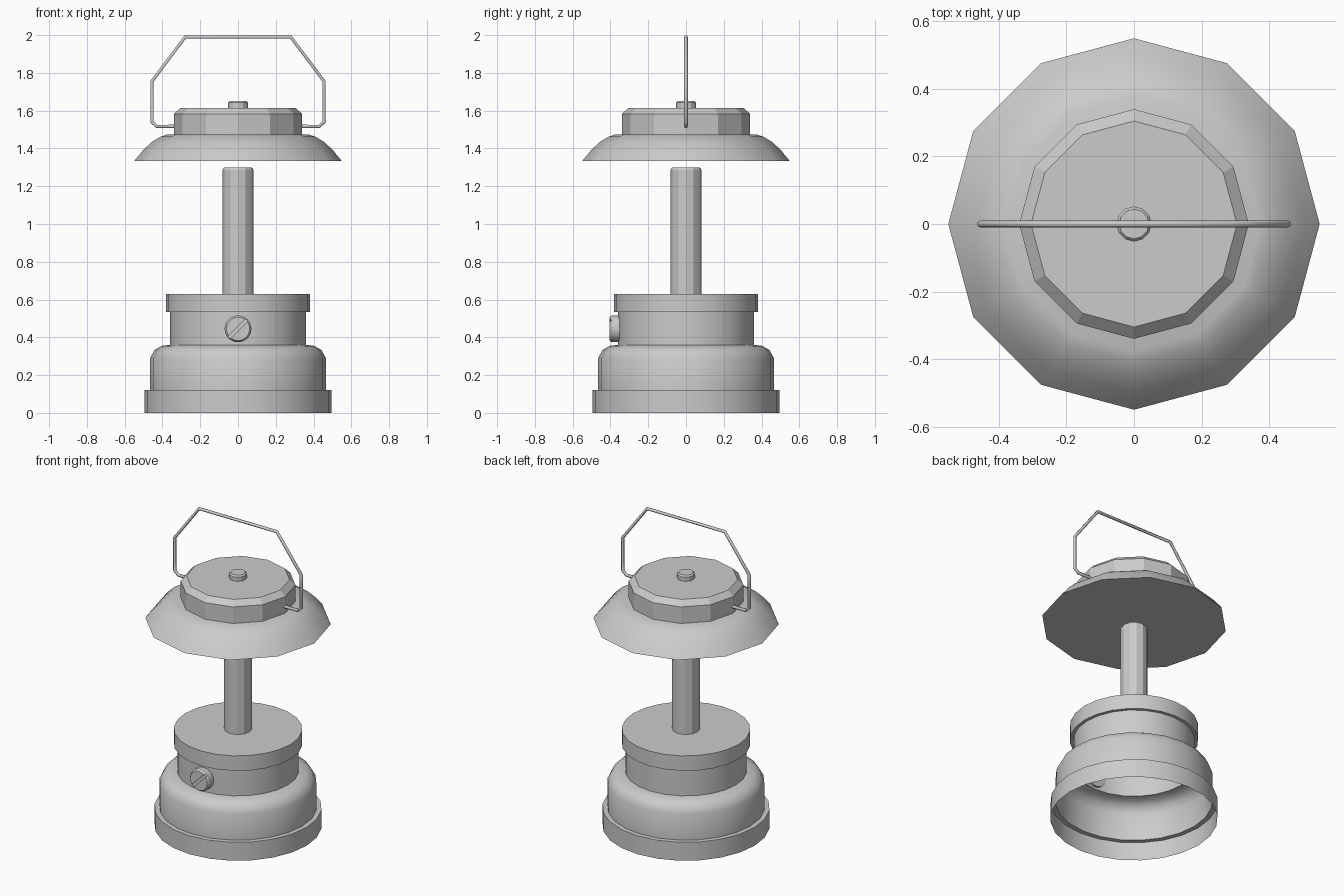
import bpy, bmesh, math
from mathutils import Matrix, Vector

if "Cube" in bpy.data.objects:
    bpy.data.objects.remove(bpy.data.objects["Cube"])


def lathe(name, profile, sides, bottom=True, top=True, smooth=None, matrix=None):
    """Sweep (radius, height) points around z, with optional flat end caps."""
    bm = bmesh.new()
    rings = []
    for r, z in profile:
        rings.append([bm.verts.new((r * math.cos(2 * math.pi * i / sides),
                                    r * math.sin(2 * math.pi * i / sides), z))
                      for i in range(sides)])
    for a, b in zip(rings, rings[1:]):
        for i in range(sides):
            j = (i + 1) % sides
            bm.faces.new((a[i], a[j], b[j], b[i]))
    if bottom:
        bm.faces.new(rings[0][::-1])
    if top:
        bm.faces.new(rings[-1])
    if matrix:
        bm.transform(matrix)
    me = bpy.data.meshes.new(name)
    bm.to_mesh(me)
    bm.free()
    ob = bpy.data.objects.new(name, me)
    bpy.context.collection.objects.link(ob)
    if smooth:
        bpy.ops.object.select_all(action='DESELECT')
        ob.select_set(True)
        bpy.context.view_layer.objects.active = ob
        bpy.ops.object.shade_smooth_by_angle(angle=math.radians(smooth))
    return ob


# Hollow base: foot ring, rounded tank, neck and collar, open underneath
lathe("base", [(0.495, 0), (0.495, 0.12), (0.465, 0.12), (0.465, 0.29),
               (0.442, 0.333), (0.405, 0.355), (0.36, 0.36), (0.36, 0.533),
               (0.38, 0.533), (0.38, 0.63)], 24, bottom=False, smooth=32)

# Lamp tube
lathe("lamp_tube", [(0.082, 0.63), (0.082, 1.287), (0.073, 1.3)], 12, bottom=False)

# Shade with a flat underside
lathe("shade", [(0.55, 1.333), (0.503, 1.39), (0.457, 1.434), (0.41, 1.462),
                (0.375, 1.474)], 12, smooth=35)

# Cap and its top button
lathe("cap", [(0.34, 1.47), (0.34, 1.582), (0.305, 1.615)], 12)
lathe("cap_button", [(0.052, 1.61), (0.052, 1.642), (0.044, 1.652)], 12)

# Front dial with a diagonal slot
dial_matrix = Matrix.Translation((0, 0, 0.445)) @ Matrix.Rotation(math.radians(90), 4, 'X')
dial = lathe("dial", [(0.071, 0.345), (0.071, 0.392), (0.062, 0.405)], 24,
             smooth=30, matrix=dial_matrix)
bpy.ops.mesh.primitive_cube_add(size=1, location=(0, -0.41, 0.445),
                                rotation=(0, math.radians(-45), 0))
cutter = bpy.context.object
cutter.name = "dial_slot_cutter"
cutter.scale = (0.3, 0.026, 0.018)
cutter.hide_render = True
cut = dial.modifiers.new("slot", 'BOOLEAN')
cut.operation = 'DIFFERENCE'
cut.solver = 'EXACT'
cut.object = cutter
bpy.context.view_layer.objects.active = dial
bpy.ops.object.modifier_apply(modifier="slot")
bpy.data.objects.remove(cutter)

# Wire handle, mirrored path with a round section
half = [(-0.33, 1.517), (-0.43, 1.517), (-0.456, 1.54), (-0.456, 1.755), (-0.28, 1.99)]
path = half + [(-x, z) for x, z in reversed(half)]
curve = bpy.data.curves.new("handle", 'CURVE')
curve.dimensions = '3D'
curve.bevel_depth = 0.01
curve.bevel_resolution = 1
curve.use_fill_caps = True
spline = curve.splines.new('POLY')
spline.points.add(len(path) - 1)
for point, (x, z) in zip(spline.points, path):
    point.co = (x, 0, z, 1)
handle = bpy.data.objects.new("handle", curve)
bpy.context.collection.objects.link(handle)
